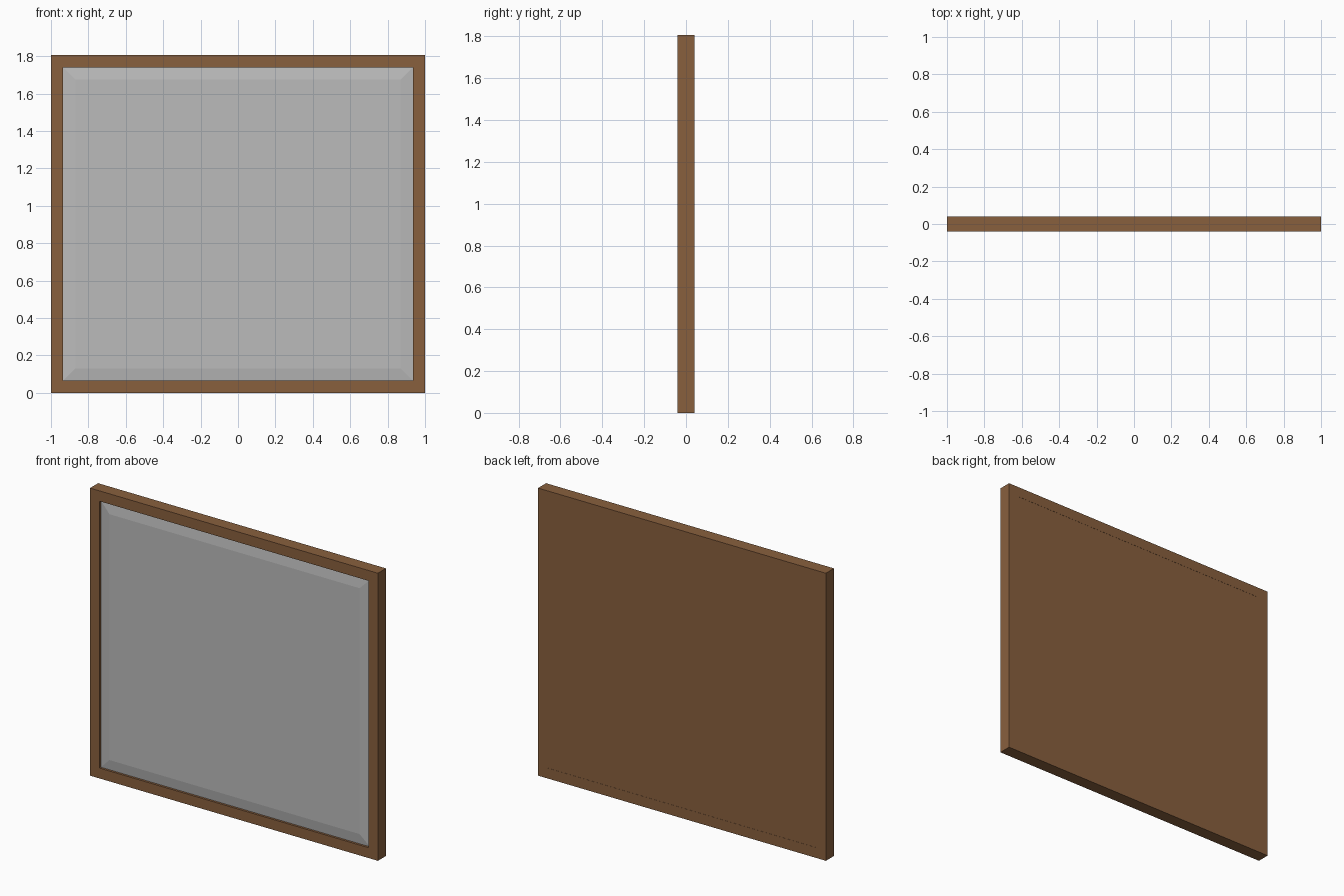
import bpy, bmesh

if "Cube" in bpy.data.objects:
    bpy.data.objects.remove(bpy.data.objects["Cube"])

W, H, D, T = 1.0, 1.806, 0.04, 0.065   # half width, height, half depth, frame width


def material(name, rgb):
    m = bpy.data.materials.new(name)
    m.diffuse_color = (*rgb, 1)
    m.use_nodes = True
    m.node_tree.nodes["Principled BSDF"].inputs["Base Color"].default_value = m.diffuse_color
    return m


wood = material("brown wood", (0.25, 0.117, 0.048))
glass = material("mirror grey", (0.50, 0.50, 0.50))


def make(name, rings, mat):
    """Solid lofted through rings of points, capped at both ends."""
    bm = bmesh.new()
    loops = [[bm.verts.new(p) for p in r] for r in rings]
    n = len(loops[0])
    for a, b in zip(loops, loops[1:]):
        for i in range(n):
            j = (i + 1) % n
            bm.faces.new((a[i], a[j], b[j], b[i]))
    bm.faces.new(loops[0])
    bm.faces.new(loops[-1])
    bmesh.ops.recalc_face_normals(bm, faces=bm.faces)
    me = bpy.data.meshes.new(name)
    bm.to_mesh(me)
    bm.free()
    me.materials.append(mat)
    ob = bpy.data.objects.new(name, me)
    bpy.context.collection.objects.link(ob)
    return ob


def rect(inset, y):
    """Rectangle parallel to the outline, moved inward by inset."""
    x, lo, hi = W - inset, inset, H - inset
    return [(-x, y, lo), (x, y, lo), (x, y, hi), (-x, y, hi)]


# Four mitred frame bars
outer, inner = rect(0, 0), rect(T, 0)
for i, side in enumerate(("bottom", "right", "top", "left")):
    j = (i + 1) % 4
    corners = (outer[i], outer[j], inner[j], inner[i])
    make("frame_" + side, [[(p[0], y, p[2]) for p in corners] for y in (-D, D)], wood)

# Bevelled mirror glass, slightly recessed
make("mirror_glass", [rect(T, 0.0), rect(T, -0.026), rect(T + 0.066, -0.035)], glass)

# Backing board, almost flush with the frame
make("backing_board", [rect(T, 0.002), rect(T, D - 0.001)], wood)
